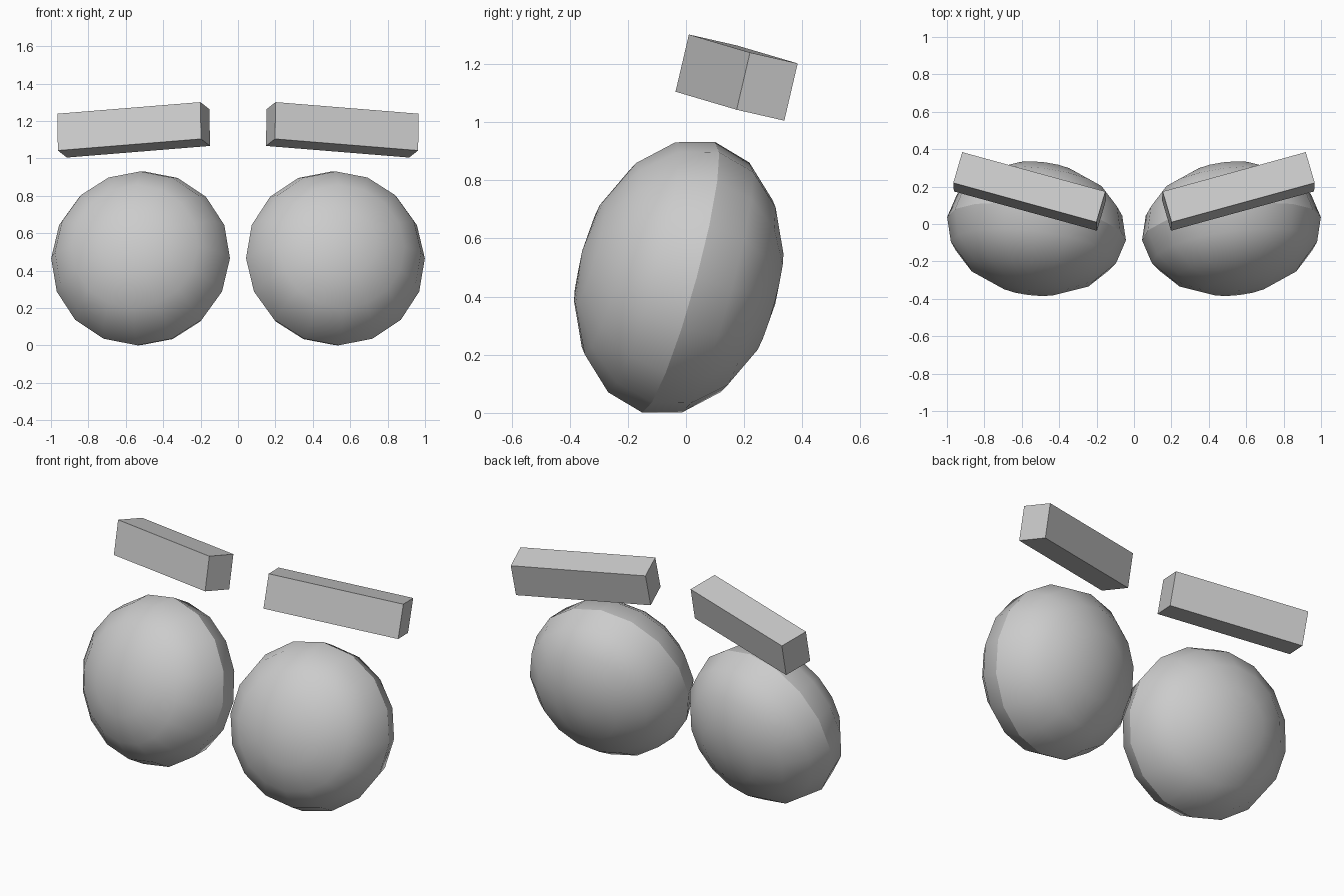
import bpy
import bmesh
import math
from mathutils import Matrix, Vector

cube = bpy.data.objects.get("Cube")
if cube:
    bpy.data.objects.remove(cube, do_unlink=True)

GREY = (0.6, 0.6, 0.6, 1.0)
mat = bpy.data.materials.new("plain_grey")
mat.use_nodes = True
mat.diffuse_color = GREY
mat.node_tree.nodes["Principled BSDF"].inputs["Base Color"].default_value = GREY


def frame(centre, along, up, size):
    """Placement whose local x runs along, y runs up and z runs through the part."""
    x = Vector(along).normalized()
    up = Vector(up)
    y = (up - x * up.dot(x)).normalized()
    turn = Matrix((x, y, x.cross(y))).transposed().to_4x4()
    return Matrix.Translation(centre) @ turn @ Matrix.Diagonal((*size, 1))


def add_pair(name, build, placement, smooth=False):
    """Build a part on the +x side and its mirror image on the -x side."""
    for side, sign in (("left", 1), ("right", -1)):
        bm = bmesh.new()
        build(bm)
        bm.transform(Matrix.Diagonal((sign, 1, 1, 1)) @ placement)
        bmesh.ops.recalc_face_normals(bm, faces=bm.faces)
        mesh = bpy.data.meshes.new(f"{side}_{name}")
        bm.to_mesh(mesh)
        bm.free()
        mesh.materials.append(mat)
        obj = bpy.data.objects.new(f"{side}_{name}", mesh)
        bpy.context.collection.objects.link(obj)
        if smooth:
            bpy.ops.object.select_all(action="DESELECT")
            obj.select_set(True)
            bpy.context.view_layer.objects.active = obj
            # Keeps the rim of the flattened ball crisp
            bpy.ops.object.shade_smooth_by_angle(angle=math.radians(29))


# Eyeballs: flattened balls leaning back and turned outward
add_pair(
    "eyeball",
    lambda bm: bmesh.ops.create_uvsphere(bm, u_segments=16, v_segments=8, radius=1),
    frame((0.521, -0.025, 0.466), (0.95, 0.123, 0), (-0.035, 0.25, 0.93),
          (0.482, 0.482, 0.347)),
    smooth=True,
)

# Eyebrows: tilted bars above the eyeballs
add_pair(
    "eyebrow",
    lambda bm: bmesh.ops.create_cube(bm, size=1),
    frame((0.558, 0.174, 1.153), (0.765, 0.21, -0.062), (0, 0.045, 0.197),
          (0.796, 0.202, 0.175)),
)
